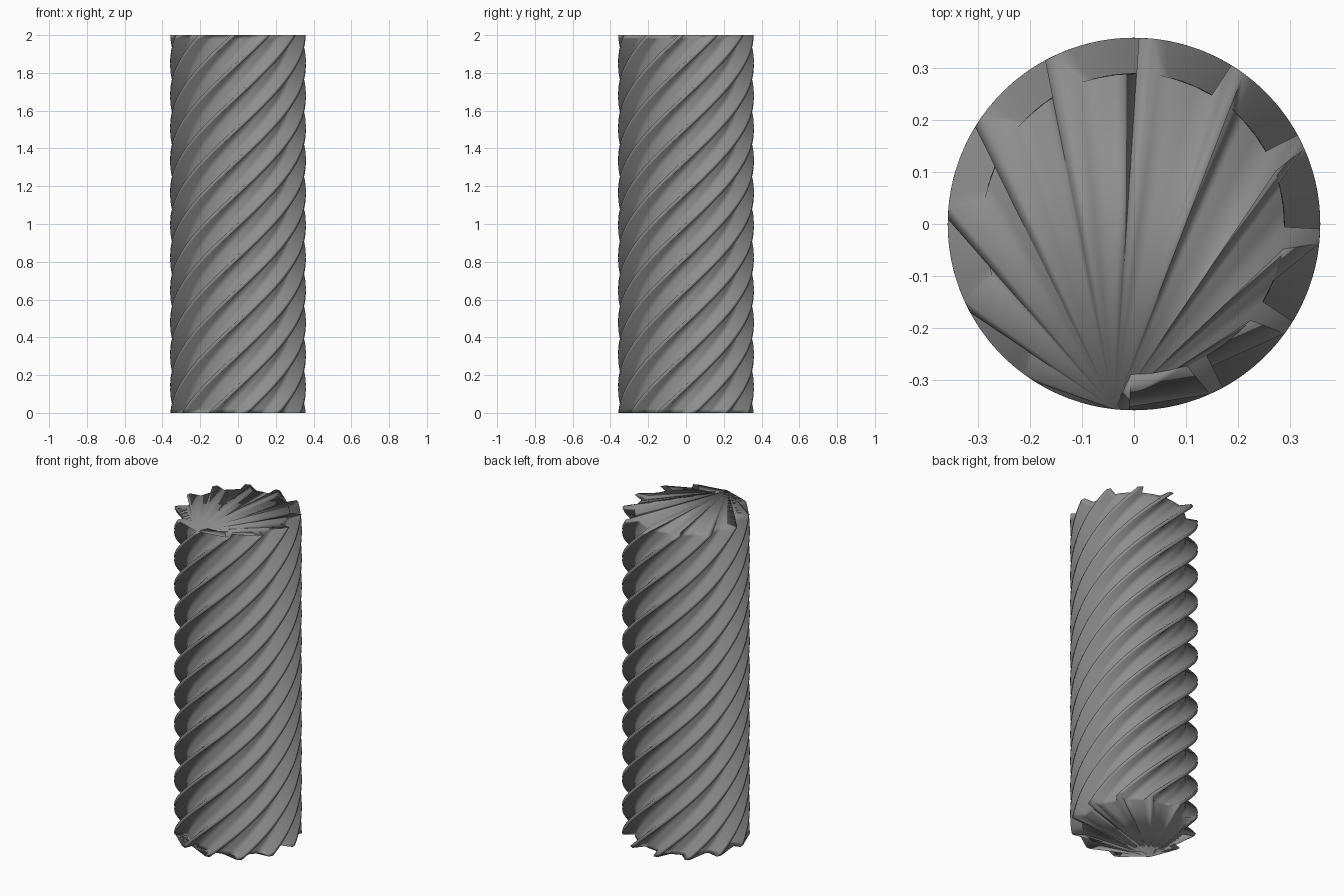
import bpy, bmesh, math

if "Cube" in bpy.data.objects:
    bpy.data.objects.remove(bpy.data.objects["Cube"])

RIBS, HEIGHT, LAYERS = 12, 2.0, 96
TWIST = math.radians(350)
# one rib of the gear-like section: (degrees after the rib's sharp edge, radius)
RIB = [(0, 0.359), (0.4, 0.29), (8, 0.29), (15, 0.29), (22, 0.292), (25.5, 0.359)]


def section(z):
    turn = math.radians(-1.5) + TWIST * (z / HEIGHT - 1)
    for k in range(RIBS):
        for deg, r in RIB:
            a = math.radians(deg + k * 360 / RIBS) + turn
            yield (r * math.cos(a), r * math.sin(a), z)


def fan(bm, ring, apex, flip):
    # end cap radiating from one rib tip
    n = len(ring)
    for i in range(1, n - 1):
        tri = [ring[apex], ring[(apex + i) % n], ring[(apex + i + 1) % n]]
        bm.faces.new(tri[::-1] if flip else tri)


# twisted ribbed column
bm = bmesh.new()
rings = [[bm.verts.new(p) for p in section(HEIGHT * i / LAYERS)] for i in range(LAYERS + 1)]
for lo, hi in zip(rings, rings[1:]):
    n = len(lo)
    for i in range(n):
        j = (i + 1) % n
        bm.faces.new((lo[i], lo[j], hi[j], hi[i]))

# caps: top fans from the front rib, bottom from the front-left rib
fan(bm, rings[-1], 9 * len(RIB) - 1, False)
tip = min(range(len(RIB) - 1, len(rings[0]), len(RIB)),
          key=lambda i: (rings[0][i].co.x + 0.29) ** 2 + (rings[0][i].co.y + 0.2) ** 2)
fan(bm, rings[0], tip, True)

for f in bm.faces:
    f.smooth = True
mesh = bpy.data.meshes.new("twisted_column")
bm.to_mesh(mesh)
bm.free()
column = bpy.data.objects.new("twisted_column", mesh)
bpy.context.collection.objects.link(column)

# dark grey surface
grey = bpy.data.materials.new("dark_grey")
grey.diffuse_color = (0.27, 0.27, 0.27, 1)
grey.use_nodes = True
grey.node_tree.nodes["Principled BSDF"].inputs["Base Color"].default_value = grey.diffuse_color
mesh.materials.append(grey)
